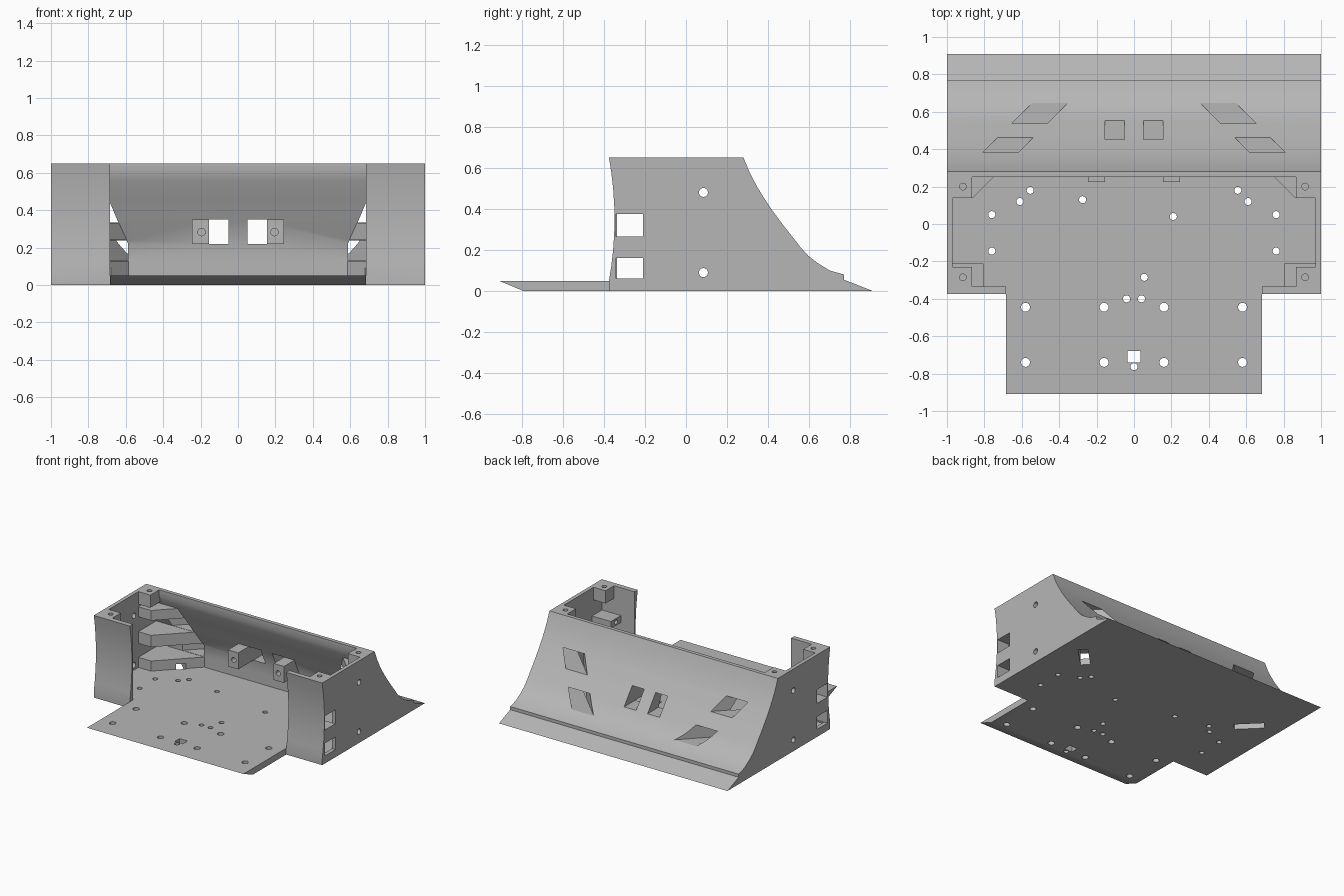
import bpy, bmesh, math

old = bpy.data.objects.get("Cube")
if old:
    bpy.data.objects.remove(old, do_unlink=True)

grey = bpy.data.materials.new("plain_grey")
grey.use_nodes = True
COLOUR = (0.47, 0.47, 0.47, 1)
grey.diffuse_color = COLOUR
grey.node_tree.nodes["Principled BSDF"].inputs["Base Color"].default_value = COLOUR


def prism(bm, points, axis, lo, hi):
    """Extrude a closed 2D outline along an axis from lo to hi."""
    place = {"x": lambda p, q, t: (t, p, q),
             "y": lambda p, q, t: (p, t, q),
             "z": lambda p, q, t: (p, q, t)}[axis]
    ends = [[bm.verts.new(place(p, q, t)) for p, q in points] for t in (lo, hi)]
    n = len(points)
    bm.faces.new(ends[0])
    bm.faces.new(ends[1][::-1])
    for i in range(n):
        j = (i + 1) % n
        bm.faces.new((ends[0][j], ends[0][i], ends[1][i], ends[1][j]))


def rect(p0, p1, q0, q1):
    return [(p0, q0), (p1, q0), (p1, q1), (p0, q1)]


def circle(p, q, r, n=16):
    return [(p + r * math.cos(math.tau * i / n), q + r * math.sin(math.tau * i / n))
            for i in range(n)]


def flip(points, s):
    return [(s * p, q) for p, q in points]


def diagonal(u0, u1, v0, v1):
    """Rectangle turned 45 degrees: u is x - y, v is x + y."""
    return [((u + v) / 2, (v - u) / 2) for u, v in rect(u0, u1, v0, v1)]


def make(name, prisms):
    bm = bmesh.new()
    for args in prisms:
        prism(bm, *args)
    bmesh.ops.recalc_face_normals(bm, faces=bm.faces)
    mesh = bpy.data.meshes.new(name)
    bm.to_mesh(mesh)
    bm.free()
    ob = bpy.data.objects.new(name, mesh)
    bpy.context.collection.objects.link(ob)
    mesh.materials.append(grey)
    return ob


def cut(ob, *cutters):
    for c in cutters:
        c.hide_render = True
        mod = ob.modifiers.new("cut", "BOOLEAN")
        mod.operation, mod.solver, mod.object = "DIFFERENCE", "EXACT", c
    dg = bpy.context.evaluated_depsgraph_get()
    mesh = bpy.data.meshes.new_from_object(ob.evaluated_get(dg))
    ob.modifiers.clear()
    ob.data = mesh


SIDES = (1, -1)

# Main shell: concave front, swept concave back, stepped rear ramp
front = [(-0.348 - 0.027 * ((z - 0.35) / 0.3) ** 2, z)
         for z in (0.05, 0.12, 0.2, 0.28, 0.35, 0.42, 0.5, 0.58, 0.65)]
back = [(0.28, 0.65), (0.31, 0.577), (0.345, 0.51), (0.38, 0.452), (0.42, 0.393),
        (0.47, 0.325), (0.52, 0.262), (0.56, 0.21), (0.595, 0.172), (0.64, 0.137),
        (0.7, 0.1), (0.77, 0.08), (0.77, 0.055), (0.91, 0)]
shell = make("main_shell", [([(-0.375, 0)] + front + back, "x", -1, 1)])

# Hollow inside, following the back sweep
inner = [(-0.335, 0.05), (-0.335, 0.8), (0.25, 0.8), (0.25, 0.6), (0.265, 0.56),
         (0.29, 0.5), (0.32, 0.435), (0.36, 0.34), (0.415, 0.22), (0.415, 0.05)]
cavity = make("cavity_cutter", [(inner, "x", -0.97, 0.97)])
gap = make("front_gap_cutter", [(rect(-0.685, 0.685, -0.5, -0.3), "z", 0.05, 0.8)])

# Sensor openings in the sides, back and floor
holes = []
for s in SIDES:
    for z0, z1 in ((0.06, 0.16), (0.265, 0.375)):
        holes.append((rect(-0.34, -0.21, z0, z1), "x", s * 0.9, s * 1.1))
    for z0, z1 in ((0.132, 0.238), (0.335, 0.45)):
        holes.append((flip(diagonal(-1.19, -1.002, -0.6, 0.5), s), "z", z0, z1))
    holes.append((flip(rect(0.05, 0.155, 0.22, 0.35), s), "y", 0.2, 0.8))
    for z in (0.09, 0.48):
        holes.append((circle(0.085, z, 0.022), "x", s * 0.9, s * 1.1))
windows = make("window_cutter", holes)
slots = make("slot_cutter", [(flip(diagonal(-1.3, -0.99, -0.46, -0.36), s), "z", -0.1, 0.09)
                             for s in SIDES])

# Screw holes in the floor
paired = [(0.76, 0.05), (0.61, 0.12), (0.555, 0.18), (0.76, -0.145), (0.04, -0.4)]
big = [(x, y) for x in (0.58, 0.16) for y in (-0.445, -0.74)]
drill = [(flip(circle(x, y, r), s), "z", -0.1, 0.1)
         for pts, r in ((paired, 0.019), (big, 0.024)) for x, y in pts for s in SIDES]
drill += [(circle(x, y, 0.019), "z", -0.1, 0.1)
          for x, y in ((-0.275, 0.13), (0.21, 0.04), (0.055, -0.285), (0, -0.763))]
drill.append((rect(-0.035, 0.035, -0.74, -0.68), "z", -0.1, 0.1))
screws = make("screw_hole_cutter", drill)
cut(shell, cavity, gap, windows, slots, screws)

# Front floor plate with an undercut leading edge
plate = make("front_plate", [([(-0.91, 0.05), (-0.79, 0), (-0.375, 0), (-0.375, 0.05)],
                              "x", -0.685, 0.685)])
cut(plate, screws)

# Corner blocks for the lid screws
blocks = make("corner_blocks", [(flip(rect(0.865, 0.98, y0, y1), s), "z", 0.55, 0.65)
                                for s in SIDES for y0, y1 in ((0.14, 0.26), (-0.345, -0.23))])
lid_screws = make("lid_screw_cutter", [(circle(s * 0.915, y, 0.018), "z", 0.57, 0.7)
                                       for s in SIDES for y in (0.2, -0.285)])
cut(blocks, lid_screws)

# Shelves around the side sensors
shelves = make("side_sensor_shelves",
               [(flip(rect(0.805, 0.98, -0.34, -0.21), s), "z", z0, z1)
                for s in SIDES for z0, z1 in ((0.16, 0.265), (0.375, 0.43))])
shelf_screws = make("shelf_screw_cutter", [(circle(-0.275, z, 0.018), "x", s * 0.75, s * 0.86)
                                           for s in SIDES for z in (0.212, 0.402)])
cut(shelves, shelf_screws)

# Diagonal shelves for the rear corner sensors
holders = make("rear_sensor_holders",
               [(flip([(-0.86, 0.14), (y - 1, y), (-0.98, y), (-0.98, 0.14)], s), "z", z0, z1)
                for s in SIDES
                for y, z0, z1 in ((0.45, 0.045, 0.13), (0.44, 0.24, 0.333), (0.32, 0.45, 0.53))])
cut(holders, slots)

# Centre rear sensor mounts
mounts = make("centre_sensor_mounts", [(flip(rect(0.155, 0.245, 0.22, 0.35), s), "y", 0.225, 0.43)
                                       for s in SIDES])
mount_screws = make("mount_screw_cutter", [(circle(s * 0.195, 0.283, 0.02), "y", 0.2, 0.34)
                                           for s in SIDES])
cut(mounts, mount_screws)

for c in (cavity, gap, windows, slots, screws, lid_screws, shelf_screws, mount_screws):
    bpy.data.objects.remove(c, do_unlink=True)

# Smooth the curved walls and hole sides, keep the edges crisp
bpy.ops.object.select_all(action="DESELECT")
for ob in (shell, plate, blocks, shelves, holders, mounts):
    ob.select_set(True)
bpy.context.view_layer.objects.active = shell
bpy.ops.object.shade_smooth_by_angle(angle=math.radians(25))
